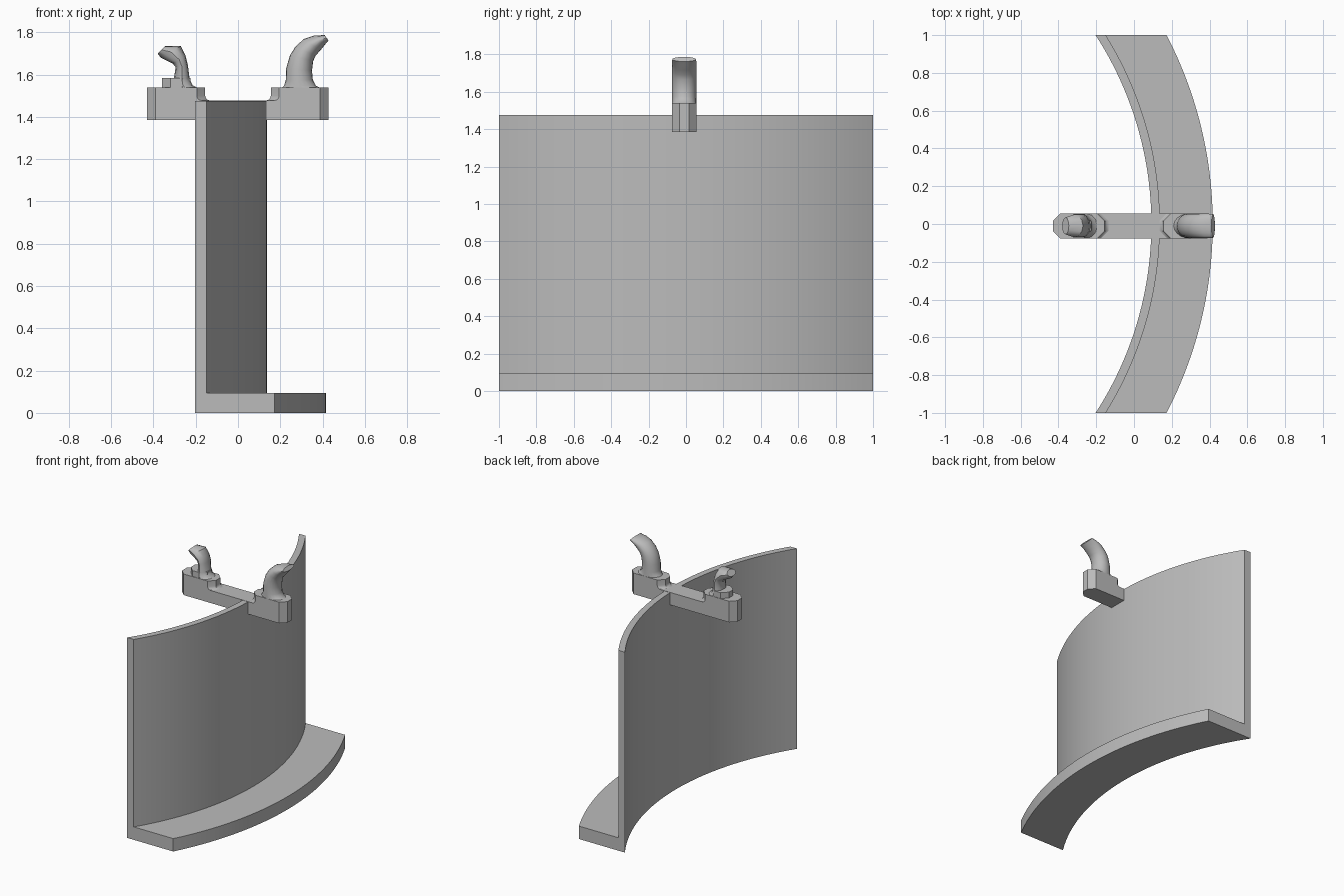
import bpy, bmesh, math

if "Cube" in bpy.data.objects:
    bpy.data.objects.remove(bpy.data.objects["Cube"])

grey = bpy.data.materials.new("grey plastic")
grey.diffuse_color = (0.5, 0.5, 0.5, 1)
grey.use_nodes = True
grey.node_tree.nodes["Principled BSDF"].inputs["Base Color"].default_value = grey.diffuse_color

CX = -1.75            # centre of the concentric arcs
YC, HW = -0.01, 0.066  # bracket centre line and half width


def loft(name, rings, angle=30):
    """Skin a list of equal-length point rings and cap both ends."""
    bm = bmesh.new()
    vs = [[bm.verts.new(p) for p in r] for r in rings]
    n = len(vs[0])
    for a, b in zip(vs, vs[1:]):
        for i in range(n):
            j = (i + 1) % n
            bm.faces.new((a[i], a[j], b[j], b[i]))
    bm.faces.new(vs[0][::-1])
    bm.faces.new(vs[-1])
    bmesh.ops.recalc_face_normals(bm, faces=bm.faces)
    me = bpy.data.meshes.new(name)
    bm.to_mesh(me)
    bm.free()
    me.materials.append(grey)
    ob = bpy.data.objects.new(name, me)
    bpy.context.collection.objects.link(ob)
    bpy.ops.object.select_all(action='DESELECT')
    ob.select_set(True)
    bpy.context.view_layer.objects.active = ob
    bpy.ops.object.shade_smooth_by_angle(angle=math.radians(angle))
    return ob


def octagon(x0, x1, z, hw=HW, cx=0.04, cy=0.04):
    """Chamfered rectangle in plan."""
    a, b = YC - hw, YC + hw
    return [(x0 + cx, a, z), (x1 - cx, a, z), (x1, a + cy, z), (x1, b - cy, z),
            (x1 - cx, b, z), (x0 + cx, b, z), (x0, b - cy, z), (x0, a + cy, z)]


def oval(p, q, hw, n=20):
    """Oval ring spanning two x-z points, with a given half width in y."""
    ring = []
    for i in range(n):
        t = 2 * math.pi * i / n
        k = 0.5 - 0.5 * math.cos(t)
        ring.append((p[0] + (q[0] - p[0]) * k, YC + hw * math.sin(t),
                     p[1] + (q[1] - p[1]) * k))
    return ring


# Curved wall with a ledge along its foot: an L section swept along an arc
section = [(1.842, 0), (2.167, 0), (2.167, 0.095), (1.887, 0.095),
           (1.887, 1.475), (1.842, 1.475)]
sweep = []
for i in range(49):
    s = -1 + 2 * i / 48
    y = math.sin(s * math.pi / 6) * 2
    sweep.append([(CX + math.sqrt(r * r - y * y), y, z) for r, z in section])
loft("curved_wall_and_ledge", sweep)

# Bar crossing the top of the wall
loft("cross_bar", [octagon(-0.43, 0.428, z) for z in (1.385, 1.477)])

# Raised end blocks with a small flare where they meet the bar
for name, x0, x1, side in (("left_block", -0.43, -0.155, 1),
                           ("right_block", 0.155, 0.428, -1)):
    rings = []
    for z, f in ((1.40, 0), (1.47, 0), (1.4775, 0.02), (1.482, 0.01),
                 (1.49, 0.003), (1.50, 0), (1.54, 0)):
        rings.append(octagon(x0 - f * (side < 0), x1 + f * (side > 0), z))
    loft(name, rings)

# Right hook, sweeping up and outward to a wide flat tip
right = [((0.205, 1.535), (0.395, 1.535), 0.066),
         ((0.218, 1.548), (0.368, 1.548), 0.066),
         ((0.226, 1.575), (0.354, 1.575), 0.065),
         ((0.228, 1.63), (0.35, 1.62), 0.065),
         ((0.245, 1.69), (0.356, 1.665), 0.065),
         ((0.27, 1.73), (0.367, 1.69), 0.065),
         ((0.31, 1.768), (0.39, 1.715), 0.065),
         ((0.36, 1.785), (0.41, 1.74), 0.065),
         ((0.41, 1.787), (0.428, 1.762), 0.063)]
loft("right_hook", [oval(*r) for r in right], 40)

# Left hook, bent outward above a stepped round seat
loft("left_hook_seat", [octagon(-0.36, -0.225, z, 0.063) for z in (1.53, 1.583)])
left = [((-0.31, 1.535), (-0.185, 1.535), 0.066),
        ((-0.307, 1.55), (-0.215, 1.55), 0.064),
        ((-0.303, 1.585), (-0.229, 1.58), 0.06),
        ((-0.295, 1.635), (-0.237, 1.645), 0.06),
        ((-0.308, 1.652), (-0.248, 1.69), 0.06),
        ((-0.365, 1.68), (-0.27, 1.735), 0.06),
        ((-0.38, 1.70), (-0.345, 1.735), 0.045)]
loft("left_hook", [oval(*r, n=12) for r in left], 40)
